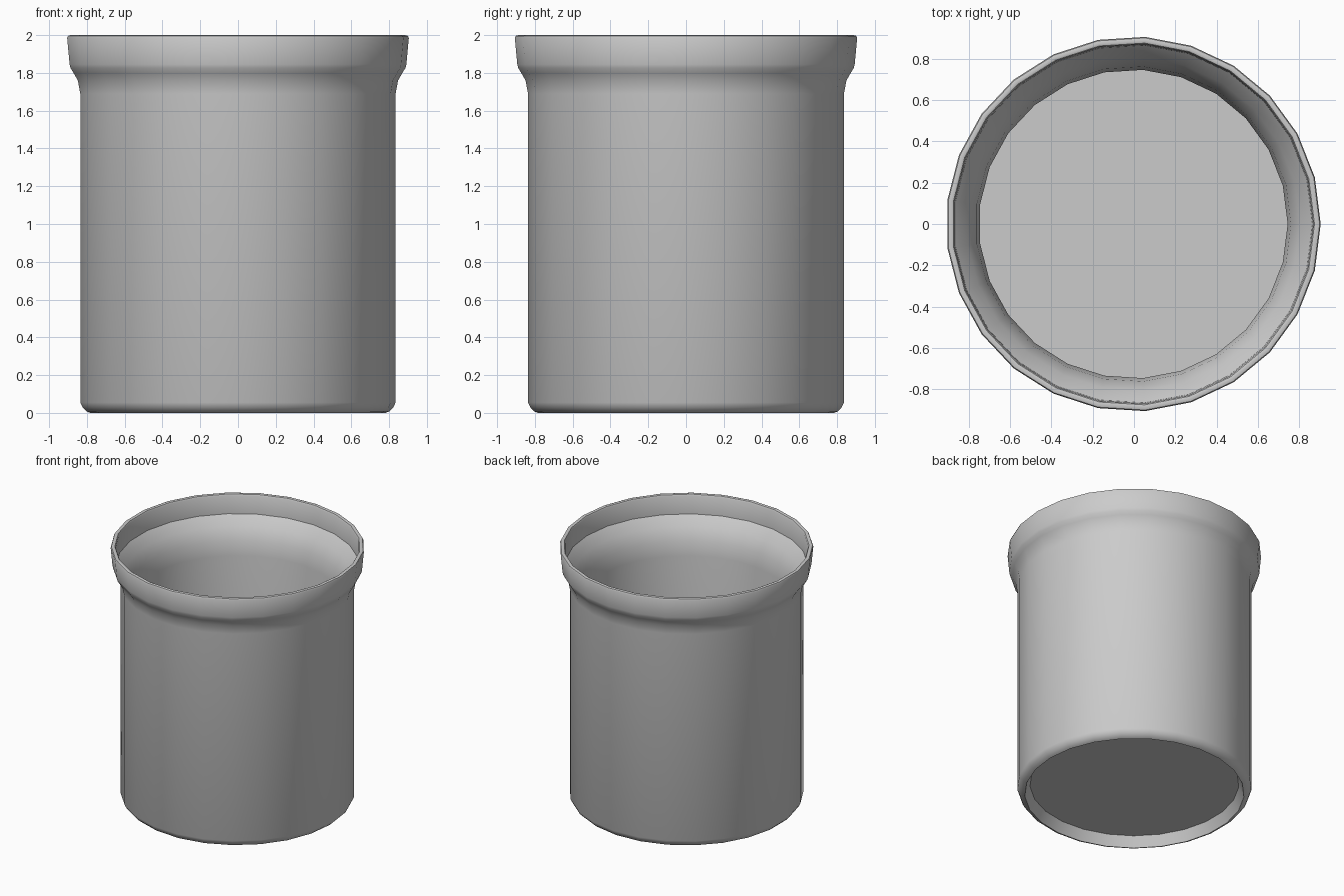
import bpy, bmesh, math

if "Cube" in bpy.data.objects:
    bpy.data.objects.remove(bpy.data.objects["Cube"])

SIDES = 25
SHIFT = -0.0036  # odd side count: recentre the bounding box on x

# wall section (radius, height), from the underside round the outside to the inner floor
profile = [
    (0.748, 0.08), (0.785, 0.0),                                 # recessed foot
    (0.805, 0.008), (0.825, 0.028), (0.838, 0.055),              # rounded base edge
    (0.838, 1.69), (0.851, 1.76), (0.874, 1.80), (0.890, 1.826), (0.895, 1.845),  # flare
    (0.908, 1.985), (0.903, 1.996), (0.889, 2.0), (0.878, 1.996), (0.872, 1.985),  # rounded lip
    (0.868, 1.845), (0.807, 1.775), (0.764, 1.68), (0.748, 1.57),  # inner ledge and flare
    (0.748, 0.16),                                               # inner wall
]


def lathe(name, points):
    bm = bmesh.new()
    rings = []
    for r, z in points:
        rings.append([bm.verts.new((r * math.cos(math.tau * i / SIDES) + SHIFT,
                                    r * math.sin(math.tau * i / SIDES), z))
                      for i in range(SIDES)])
    for a, b in zip(rings, rings[1:]):
        for i in range(SIDES):
            j = (i + 1) % SIDES
            bm.faces.new((a[i], a[j], b[j], b[i]))
    # underside disc and inner floor
    bm.faces.new(rings[0][::-1])
    bm.faces.new(rings[-1])
    bmesh.ops.recalc_face_normals(bm, faces=bm.faces)
    mesh = bpy.data.meshes.new(name)
    bm.to_mesh(mesh)
    bm.free()
    obj = bpy.data.objects.new(name, mesh)
    bpy.context.collection.objects.link(obj)
    bpy.context.view_layer.objects.active = obj
    obj.select_set(True)
    bpy.ops.object.shade_smooth_by_angle(angle=math.radians(38))
    return obj


# container with flared rim
lathe("round_container", profile)
